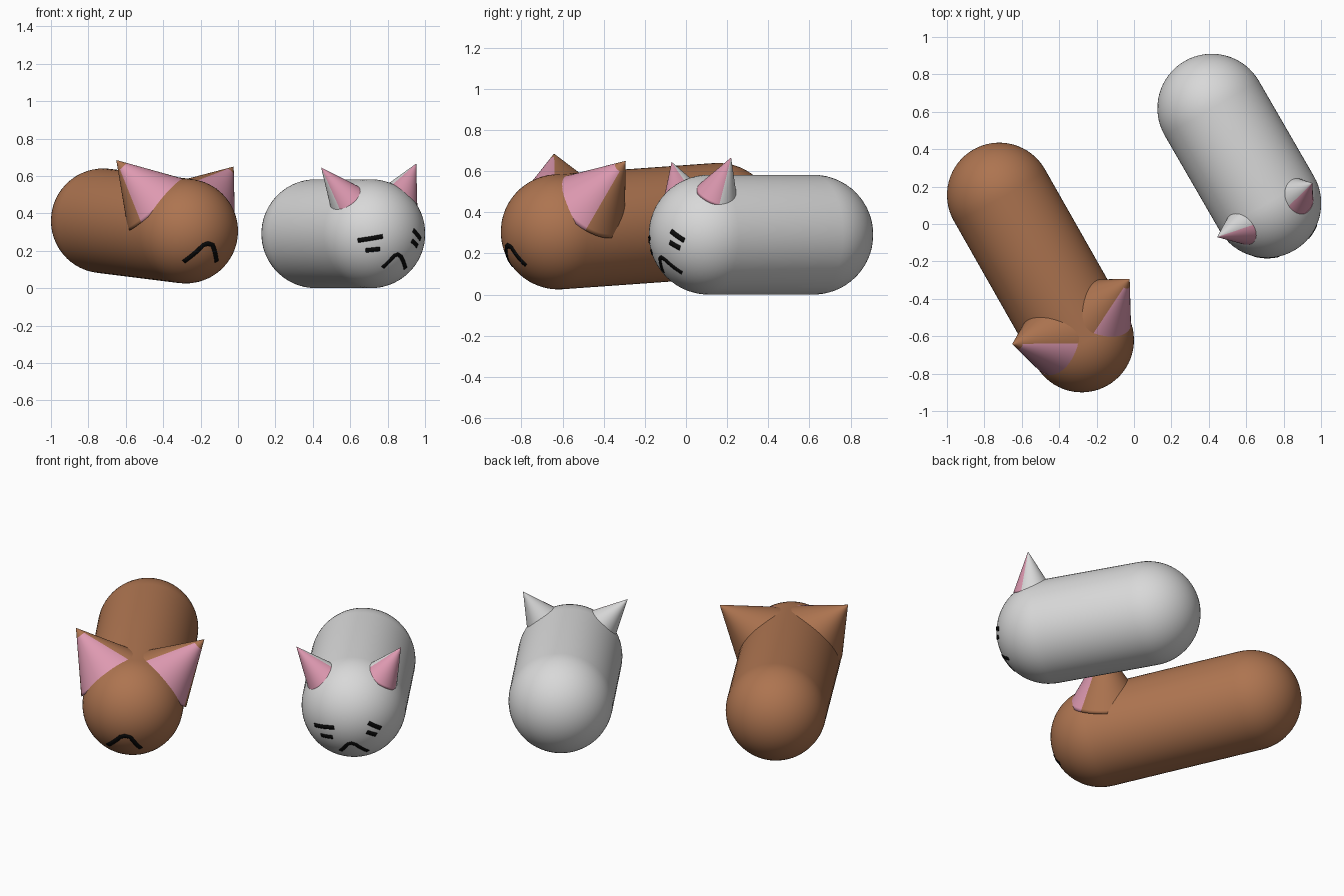
import bpy, bmesh, math
from mathutils import Vector, Matrix

if "Cube" in bpy.data.objects:
    bpy.data.objects.remove(bpy.data.objects["Cube"])

LAT = Vector((0.866, 0.5, 0))      # sideways axis shared by both animals
FWD = Vector((0.5, -0.866, 0))     # facing direction
UP = Vector((0, 0, 1))


def material(name, rgb):
    m = bpy.data.materials.new(name)
    m.diffuse_color = (*rgb, 1)
    m.use_nodes = True
    m.node_tree.nodes["Principled BSDF"].inputs["Base Color"].default_value = m.diffuse_color
    return m


BROWN = material("brown fur", (0.42, 0.175, 0.08))
GREY = material("light grey fur", (0.69, 0.69, 0.69))
PINK = material("pink inner ear", (0.73, 0.32, 0.44))
BLACK = material("black marking", (0.003, 0.003, 0.003))


def finish(bm, name, mats):
    bmesh.ops.recalc_face_normals(bm, faces=bm.faces)
    for f in bm.faces:
        f.smooth = True
    me = bpy.data.meshes.new(name)
    bm.to_mesh(me)
    bm.free()
    for m in mats:
        me.materials.append(m)
    ob = bpy.data.objects.new(name, me)
    bpy.context.collection.objects.link(ob)
    return ob


def capsule(name, tail, head, r, mat):
    """Round-ended body: a spun half profile from tail to head."""
    axis = head - tail
    n, length = 16, axis.length
    prof = [(r * math.sin(a), -r * math.cos(a))
            for a in (math.pi / 2 * i / n for i in range(n + 1))]
    prof += [(x, length - z) for x, z in reversed(prof)]
    bm = bmesh.new()
    vs = [bm.verts.new((x, 0, z)) for x, z in prof]
    es = [bm.edges.new(p) for p in zip(vs, vs[1:])]
    bmesh.ops.spin(bm, geom=vs + es, cent=(0, 0, 0), axis=(0, 0, 1),
                   angle=math.tau, steps=64, use_duplicate=False)
    bmesh.ops.remove_doubles(bm, verts=bm.verts, dist=1e-4)
    rot = axis.to_track_quat('Z', 'Y').to_matrix().to_4x4()
    bm.transform(Matrix.Translation(tail) @ rot)
    finish(bm, name, [mat])


def local(head, p):
    return head + LAT * p[0] + FWD * p[1] + UP * p[2]


def ear(name, head, base, tip, r, mat, half_angle, top, turn=0):
    """Cone with a pink wedge on its forward side."""
    b, t = local(head, base), local(head, tip)
    axis = t - b
    n = axis.normalized()
    u = (FWD - n * FWD.dot(n)).normalized()
    v = n.cross(u)
    seg, rings = 72, 20
    bm = bmesh.new()
    rows = []
    for j in range(rings):
        k = j / rings
        rows.append([bm.verts.new(b + axis * k + (u * math.cos(a) + v * math.sin(a)) * r * (1 - k))
                     for a in (math.tau * i / seg for i in range(seg))])
    apex = bm.verts.new(t)
    for j in range(rings):
        for i in range(seg):
            i2 = (i + 1) % seg
            if j < rings - 1:
                f = bm.faces.new((rows[j][i], rows[j][i2], rows[j + 1][i2], rows[j + 1][i]))
            else:
                f = bm.faces.new((rows[j][i], rows[j][i2], apex))
            az = (360 * (i + 0.5) / seg - turn + 180) % 360 - 180
            f.material_index = int(abs(az) < half_angle and (j + 0.5) / rings < top)
    bm.faces.new(rows[0][::-1])
    finish(bm, name, [mat, PINK])


def marking(name, head, r, path, width):
    """Thin black stroke laid on the front of the round head; path is (sideways, up)."""
    pts = []
    for (x0, z0), (x1, z1) in zip(path, path[1:]):
        pts += [(x0 + (x1 - x0) * k / 8, z0 + (z1 - z0) * k / 8) for k in range(8)]
    pts.append(path[-1])
    dirs = [Vector((x, math.sqrt(r * r - x * x - z * z), z)) / r for x, z in pts]
    bm = bmesh.new()
    rows = []
    for i, d in enumerate(dirs):
        t = dirs[min(i + 1, len(dirs) - 1)] - dirs[max(i - 1, 0)]
        s = d.cross(t).normalized() * width / 2
        rows.append([bm.verts.new(local(head, (d * r + s * k).normalized() * (r + 0.003)))
                     for k in (-1, 0, 1)])
    for a, b in zip(rows, rows[1:]):
        for k in (0, 1):
            f = bm.faces.new((a[k], a[k + 1], b[k + 1], b[k]))
            f.normal_update()
            if f.normal.dot(f.calc_center_median() - head) < 0:
                f.normal_flip()
    # give the stroke a little depth into the head
    ob = finish(bm, name, [BLACK])
    if ob.data.polygons[0].normal.dot(ob.data.polygons[0].center - head) < 0:
        ob.data.flip_normals()
    mod = ob.modifiers.new("depth", 'SOLIDIFY')
    mod.thickness = 0.006
    mod.offset = -1


# Brown animal: body, wide ears, mouth
bh = Vector((-0.28, -0.62, 0.305))
capsule("brown_body", Vector((-0.72, 0.155, 0.36)), bh, 0.28, BROWN)
ear("brown_left_ear", bh, (-0.13, -0.085, 0.14), (-0.332, -0.167, 0.38), 0.205, BROWN, 58, 0.86)
ear("brown_right_ear", bh, (0.15, -0.085, 0.12), (0.386, -0.155, 0.345), 0.205, BROWN, 58, 0.86)
marking("brown_mouth", bh, 0.28,
        [(-0.123, -0.163), (-0.045, -0.075), (-0.02, -0.066), (0.01, -0.074), (0.064, -0.163)], 0.023)

# Grey animal: body, narrow ears, mouth, whiskers
gh = Vector((0.71, 0.11, 0.291))
capsule("grey_body", Vector((0.416, 0.619, 0.291)), gh, 0.291, GREY)
ear("grey_left_ear", gh, (-0.163, 0.042, 0.17), (-0.32, 0.023, 0.354), 0.108, GREY, 68, 1.1, 8)
ear("grey_right_ear", gh, (0.15, 0.042, 0.19), (0.265, 0.027, 0.375), 0.108, GREY, 68, 1.1)
marking("grey_mouth", gh, 0.291,
        [(-0.055, -0.18), (-0.01, -0.118), (0.01, -0.11), (0.033, -0.121), (0.095, -0.185)], 0.02)
for i, path in enumerate([[(-0.2, -0.036), (-0.087, -0.014)], [(-0.162, -0.089), (-0.096, -0.081)],
                          [(0.105, 0.018), (0.17, -0.028)], [(0.096, -0.037), (0.145, -0.065)]]):
    marking(f"grey_whisker_{i + 1}", gh, 0.291, path, 0.023)
